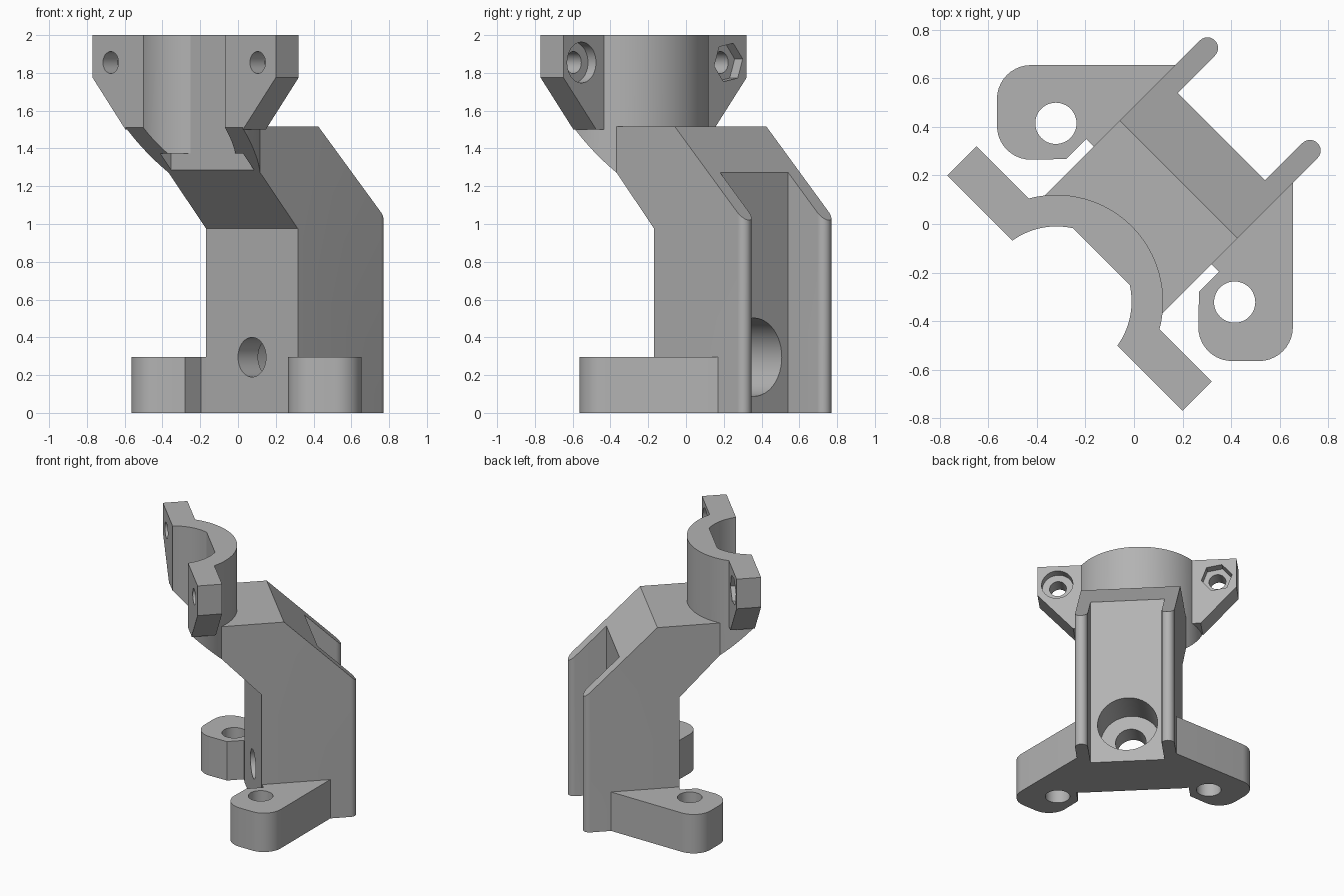
import bpy, bmesh
from math import sin, cos, pi, radians
from mathutils import Matrix, Vector

cube = bpy.data.objects.get("Cube")
if cube:
    bpy.data.objects.remove(cube, do_unlink=True)

grey = bpy.data.materials.new("plain_grey")
grey.use_nodes = True
colour = (0.45, 0.45, 0.45, 1)
grey.diffuse_color = colour
grey.node_tree.nodes["Principled BSDF"].inputs["Base Color"].default_value = colour

# Parts are built facing -x and symmetric about y = 0, then turned to the diagonal
TURN = Matrix.Rotation(radians(45), 4, 'Z')
AXES = {'X': lambda a, b, t: (t, a, b),
        'Y': lambda a, b, t: (a, t, b),
        'Z': lambda a, b, t: (a, b, t)}


def prism(name, outline, axis, low, high):
    """Extrude a closed 2D outline along an axis."""
    place = AXES[axis]
    bm = bmesh.new()
    face = bm.faces.new([bm.verts.new(place(a, b, low)) for a, b in outline])
    new = bmesh.ops.extrude_face_region(bm, geom=[face])["geom"]
    shift = Vector(place(0, 0, high - low))
    bmesh.ops.translate(bm, vec=shift, verts=[v for v in new if isinstance(v, bmesh.types.BMVert)])
    bmesh.ops.recalc_face_normals(bm, faces=bm.faces)
    mesh = bpy.data.meshes.new(name)
    bm.to_mesh(mesh)
    bm.free()
    mesh.materials.append(grey)
    obj = bpy.data.objects.new(name, mesh)
    bpy.context.collection.objects.link(obj)
    return obj


def arc(cx, cy, r, start, end, steps):
    angles = [radians(start + (end - start) * i / steps) for i in range(steps + 1)]
    return [(cx + r * cos(t), cy + r * sin(t)) for t in angles]


def circle(cx, cy, r, sides=48, start=0):
    return arc(cx, cy, r, start, start + 360, sides)[:-1]


def rect(a0, b0, a1, b1):
    return [(a0, b0), (a1, b0), (a1, b1), (a0, b1)]


def combine(obj, other, operation):
    """Apply a boolean and discard the helper."""
    mod = obj.modifiers.new(operation.lower(), 'BOOLEAN')
    mod.operation, mod.object, mod.solver = operation, other, 'EXACT'
    bpy.context.view_layer.objects.active = obj
    bpy.ops.object.modifier_apply(modifier=mod.name)
    bpy.data.objects.remove(other, do_unlink=True)


def finish(obj, matrix=None):
    if matrix:
        obj.data.transform(matrix)
    bpy.ops.object.select_all(action='DESELECT')
    obj.select_set(True)
    bpy.context.view_layer.objects.active = obj
    bpy.ops.object.shade_smooth_by_angle(angle=radians(30))


FRONT, NOSE, BACK, TIP = 0.105, -0.18, 0.51, 0.771
HALF, CHANNEL = 0.343, 0.255
CLAMP_X, CLAMP_FRONT, EAR_BACK, FLAT = -0.4525, -0.403, -0.232, -0.19

# Body: plan with two rounded rear fins, limited by the leaning side profile
r = (HALF - CHANNEL) / 2
fin = arc(TIP - r, HALF - r, r, 0, 90, 6)
inner = arc(TIP - r, HALF - r, r, -90, 0, 6)
half_plan = [(BACK, CHANNEL)] + inner + fin[1:] + [(NOSE, HALF)]
plan = half_plan + [(x, -y) for x, y in reversed(half_plan)]
side = [(FRONT, 0), (FRONT, 0.975), (NOSE, 1.275), (NOSE, 1.515),
        (0.26, 1.515), (TIP, 1.02), (TIP, 0)]
body = prism("body", plan, 'Z', -0.1, 1.7)
combine(body, prism("side_profile", side, 'Y', -0.5, 0.5), 'INTERSECT')

# Bolt hole with a wide rear counterbore
combine(body, prism("bolt_hole", circle(0, 0.295, 0.105), 'X', 0, 0.6), 'DIFFERENCE')
combine(body, prism("counterbore", circle(0, 0.295, 0.207), 'X', 0.255, 0.6), 'DIFFERENCE')
finish(body, TURN)

# Clamp: half ring with tapered ears
clamp = prism("clamp", circle(CLAMP_X, 0, 0.44, 96), 'Z', 1.0, 2.0)
half_ear = [(0.44, 1.5), (0.686, 1.775), (0.686, 2.0)]
ears = half_ear + [(-y, z) for y, z in reversed(half_ear)]
combine(clamp, prism("ears", ears, 'X', CLAMP_FRONT, EAR_BACK), 'UNION')

# Open front, bore with a flat back, and the wider relief beneath it
combine(clamp, prism("front_cut", rect(-1.2, -1, CLAMP_FRONT, 1), 'Z', 0.8, 2.2), 'DIFFERENCE')
bore = [(min(x, FLAT), y) for x, y in circle(CLAMP_X, 0, 0.31, 96)]
flat_y = (0.31 ** 2 - (FLAT - CLAMP_X) ** 2) ** 0.5
bore = [p for p in bore if p[0] < FLAT] 
split = next(i for i, p in enumerate(bore) if p[1] > 0)
bore = [(FLAT, -flat_y), (FLAT, flat_y)] + bore[split:]
combine(clamp, prism("bore", bore, 'Z', 1.37, 2.2), 'DIFFERENCE')
combine(clamp, prism("relief", rect(-1, -0.31, FLAT, 0.31), 'Z', 0.8, 1.372), 'DIFFERENCE')

# Sloping underside, in line with the body
under = [(FRONT, 0.975), (CLAMP_FRONT - 0.2, 1.707), (-1.2, 0.5), (FRONT, 0.5)]
under[1] = (-0.689, 1.811)
combine(clamp, prism("underside", under, 'Y', -0.44, 0.44), 'DIFFERENCE')

# Ear screw holes: round recess on one side, nut recess on the other
for y, sides, start in ((-0.55, 40, 0), (0.55, 6, 10)):
    combine(clamp, prism("screw_hole", circle(y, 1.855, 0.058, 32), 'X', -0.6, 0), 'DIFFERENCE')
    recess = circle(y, 1.855, 0.108, sides, start)
    combine(clamp, prism("recess", recess, 'X', EAR_BACK - 0.06, 0), 'DIFFERENCE')
finish(clamp, TURN)

# Feet: rounded lugs with vertical holes, mirrored across the diagonal
lug = (arc(-0.425, 0.515, 0.14, 90, 180, 10) + arc(-0.425, 0.405, 0.14, 180, 270, 10)
       + [(-0.28, 0.268), (-0.197, 0.351), (-0.165, 0.318), (0.17, 0.655)])
hole = circle(-0.322, 0.415, 0.085)
for name, swap in (("right_foot", False), ("left_foot", True)):
    shape, cut = [[(b, a) if swap else (a, b) for a, b in pts] for pts in (lug, hole)]
    foot = prism(name, shape, 'Z', 0, 0.295)
    combine(foot, prism("foot_hole", cut, 'Z', -0.1, 0.4), 'DIFFERENCE')
    finish(foot)
